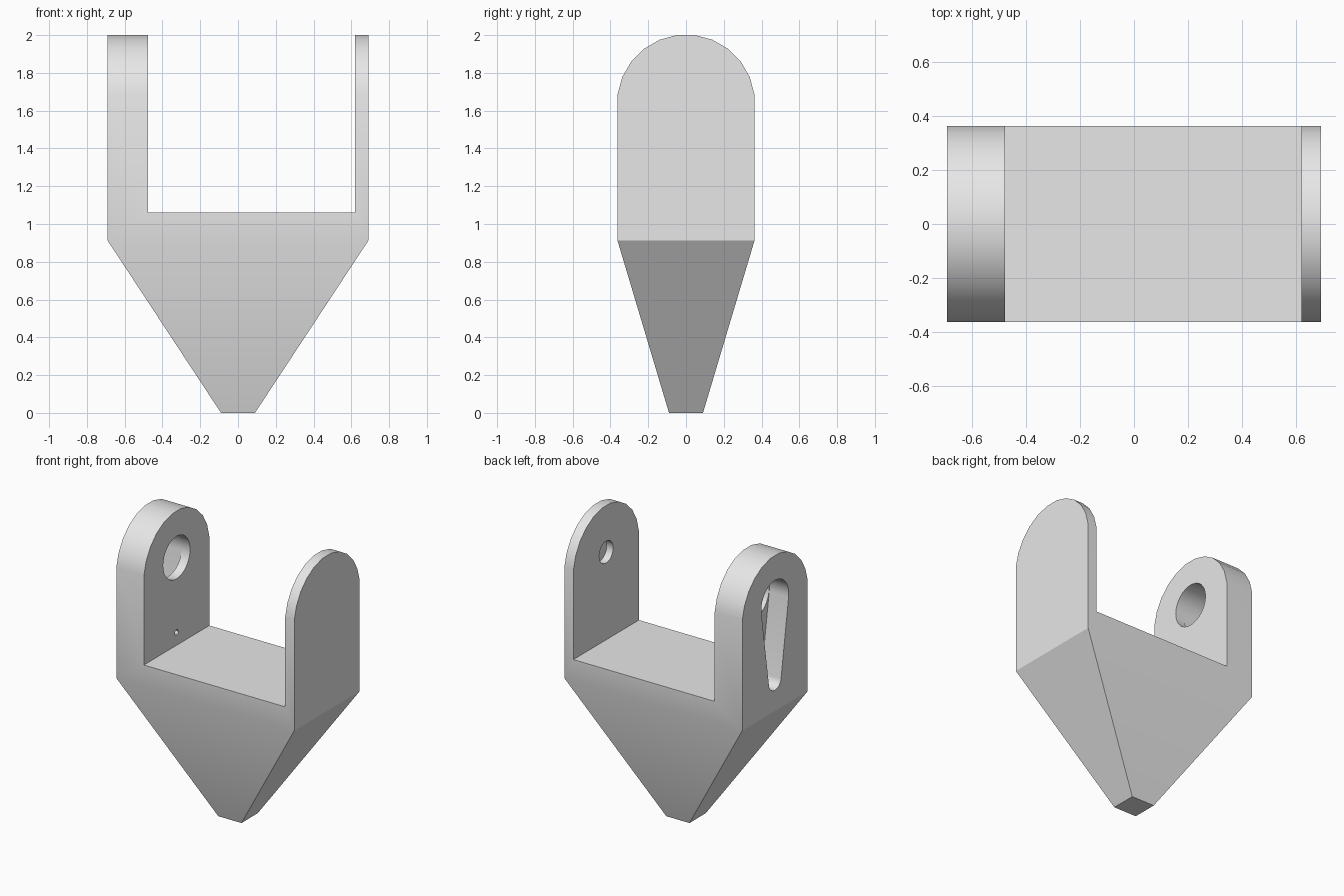
import bpy, bmesh
from math import sin, cos, asin, radians, tau, pi

cube = bpy.data.objects.get("Cube")
if cube:
    bpy.data.objects.remove(cube, do_unlink=True)

HALF_X, HALF_Y = 0.69, 0.3625
SHOULDER, SEAT, TIP = 0.912, 1.06, 0.09
ARCH_Z = 2 - HALF_Y
PIVOT_Z = 1.675

grey = bpy.data.materials.new("plain_grey")
grey.use_nodes = True
grey.diffuse_color = (0.8, 0.8, 0.8, 1)
grey.node_tree.nodes["Principled BSDF"].inputs["Base Color"].default_value = (0.8, 0.8, 0.8, 1)


def arc(z, r, start, end, steps):
    """Points (y, z) along an arc centred on y = 0."""
    angles = [start + (end - start) * i / steps for i in range(steps + 1)]
    return [(r * cos(a), z + r * sin(a)) for a in angles]


def circle(z, r, sides=32):
    return arc(z, r, 0, tau, sides)[:-1]


def prism(name, outline, x0, x1, tapered=False):
    """Extrude a (y, z) outline along x; optionally taper its underside to a tip."""
    bm = bmesh.new()
    face = bm.faces.new([bm.verts.new((x0, y, z)) for y, z in outline])
    ext = bmesh.ops.extrude_face_region(bm, geom=[face])
    moved = [v for v in ext["geom"] if isinstance(v, bmesh.types.BMVert)]
    bmesh.ops.translate(bm, verts=moved, vec=(x1 - x0, 0, 0))
    # extrude_face_region may drop the starting cap
    bmesh.ops.holes_fill(bm, edges=[e for e in bm.edges if e.is_boundary], sides=0)
    if tapered:
        under = min(bm.faces, key=lambda f: f.calc_center_median().z)
        tip = bmesh.ops.extrude_discrete_faces(bm, faces=[under])["faces"][0]
        rim = list(tip.verts)
        top = [v for v in bm.verts if abs(v.co.z - SHOULDER) < 1e-5 and v not in rim]
        for v in rim:
            v.co = (TIP * (1 if v.co.x > 0 else -1), TIP * (1 if v.co.y > 0 else -1), 0)
        bmesh.ops.bridge_loops(bm, edges=list(tip.edges) + [
            e for e in bm.edges if e.verts[0] in top and e.verts[1] in top])
    bmesh.ops.recalc_face_normals(bm, faces=bm.faces)
    mesh = bpy.data.meshes.new(name)
    bm.to_mesh(mesh)
    bm.free()
    mesh.materials.append(grey)
    ob = bpy.data.objects.new(name, mesh)
    bpy.context.collection.objects.link(ob)
    return ob


# Arched block with a pyramid underside
step = radians(7.5)
outline = arc(ARCH_Z, HALF_Y / cos(step), step, pi - step, 11)
outline += [(-HALF_Y, SHOULDER), (HALF_Y, SHOULDER)]
bracket = prism("fork_bracket", outline, -HALF_X, HALF_X, tapered=True)

# Keyhole recess: large arc above, small arc below, joined by tangents
big, small, low_z = 0.152, 0.068, 1.125
tilt = asin((big - small) / (PIVOT_Z - low_z))
keyhole = arc(PIVOT_Z, big, -tilt, pi + tilt, 20) + arc(low_z, small, pi + tilt, tau - tilt, 14)

THICK, THIN = -0.476, 0.619   # inner faces of the two arms
gap = [(-1, SEAT), (1, SEAT), (1, 3), (-1, 3)]
cutters = [
    prism("gap_cutter", gap, THICK, THIN),
    prism("keyhole_cutter", keyhole, -0.8, -HALF_X + 0.15),
    prism("pivot_hole_cutter", circle(PIVOT_Z, 0.149), -0.6, -0.4),
    prism("screw_hole_cutter", circle(1.15, 0.02, 12), -0.6, -0.4),
    prism("pin_socket_cutter", circle(PIVOT_Z, 0.077), 0.5, THIN + 0.05),
]

bpy.ops.object.select_all(action='DESELECT')
bpy.context.view_layer.objects.active = bracket
bracket.select_set(True)
for cutter in cutters:
    cutter.hide_render = True
    mod = bracket.modifiers.new(cutter.name, 'BOOLEAN')
    mod.operation = 'DIFFERENCE'
    mod.solver = 'EXACT'
    mod.object = cutter
    bpy.ops.object.modifier_apply(modifier=mod.name)
    bpy.data.objects.remove(cutter, do_unlink=True)

bpy.ops.object.shade_smooth_by_angle(angle=radians(30))
